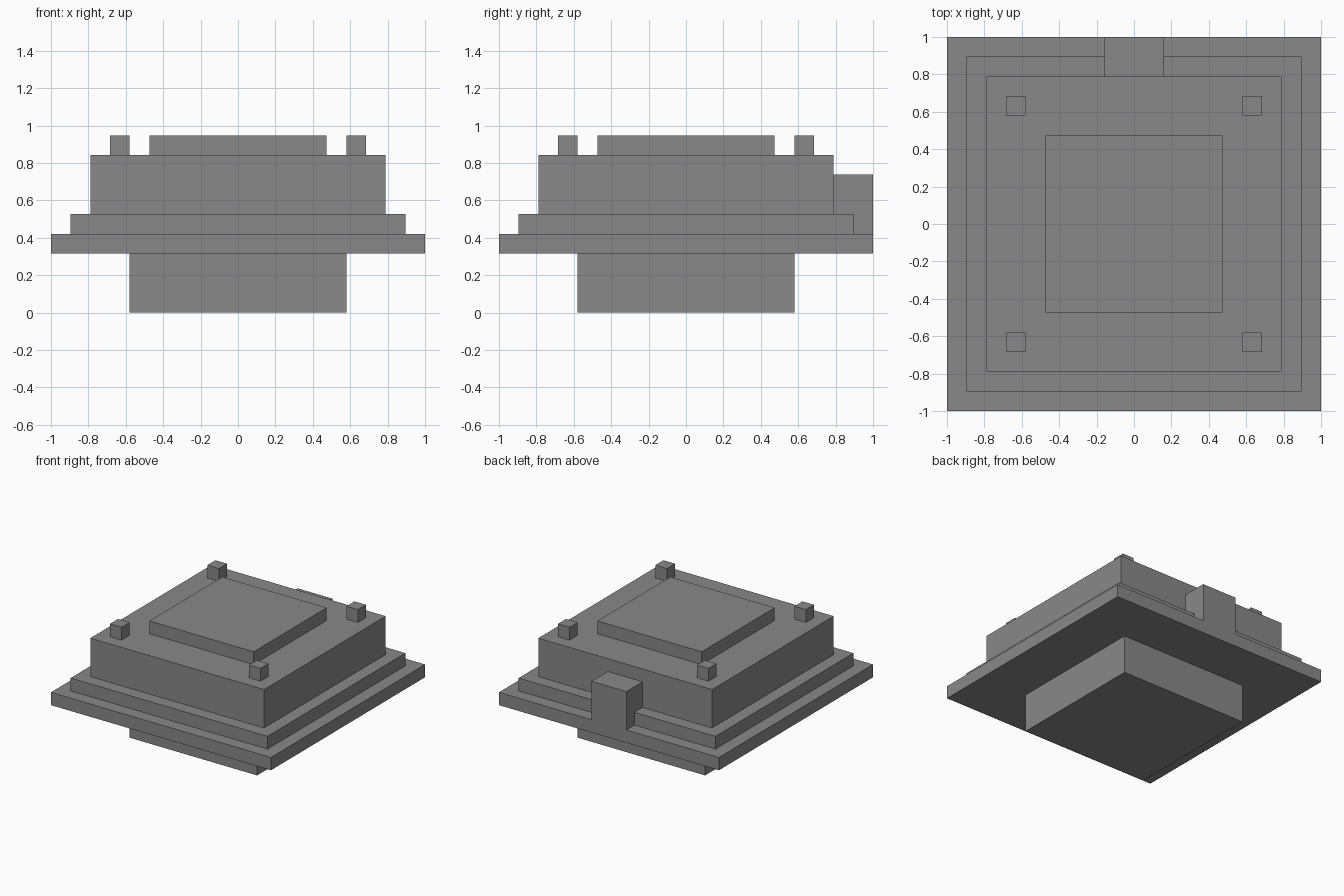
import bpy
from mathutils import Vector

cube = bpy.data.objects.get("Cube")
if cube:
    bpy.data.objects.remove(cube, do_unlink=True)

U = 2 / 19  # one grid module

grey = bpy.data.materials.new("mid_grey")
grey.use_nodes = True
colour = (0.25, 0.25, 0.25, 1)
grey.diffuse_color = colour
grey.node_tree.nodes["Principled BSDF"].inputs["Base Color"].default_value = colour


def box(name, low, high):
    """Axis-aligned box between two corners given in modules."""
    low, high = Vector(low) * U, Vector(high) * U
    bpy.ops.mesh.primitive_cube_add(size=1, location=(low + high) / 2)
    obj = bpy.context.object
    obj.name = name
    obj.scale = high - low
    bpy.ops.object.transform_apply(location=False, rotation=False, scale=True)
    obj.data.materials.append(grey)
    return obj


# Stacked square tiers: name, half width, bottom, top
tiers = [
    ("lower_plug", 5.5, 0, 3),
    ("flange", 9.5, 3, 4),
    ("step", 8.5, 4, 5),
    ("body", 7.5, 5, 8),
    ("top_panel", 4.5, 8, 9),
]
for name, half, bottom, top in tiers:
    box(name, (-half, -half, bottom), (half, half, top))

# Corner pegs
for side, sx in (("left", 1), ("right", -1)):
    for end, sy in (("front", -1), ("back", 1)):
        x, y = 6 * sx, 6 * sy
        box(f"{end}_{side}_peg", (x - 0.5, y - 0.5, 8), (x + 0.5, y + 0.5, 9))

# Connector block on the back edge
box("back_connector", (-1.5, 7.5, 4), (1.5, 9.5, 7))
